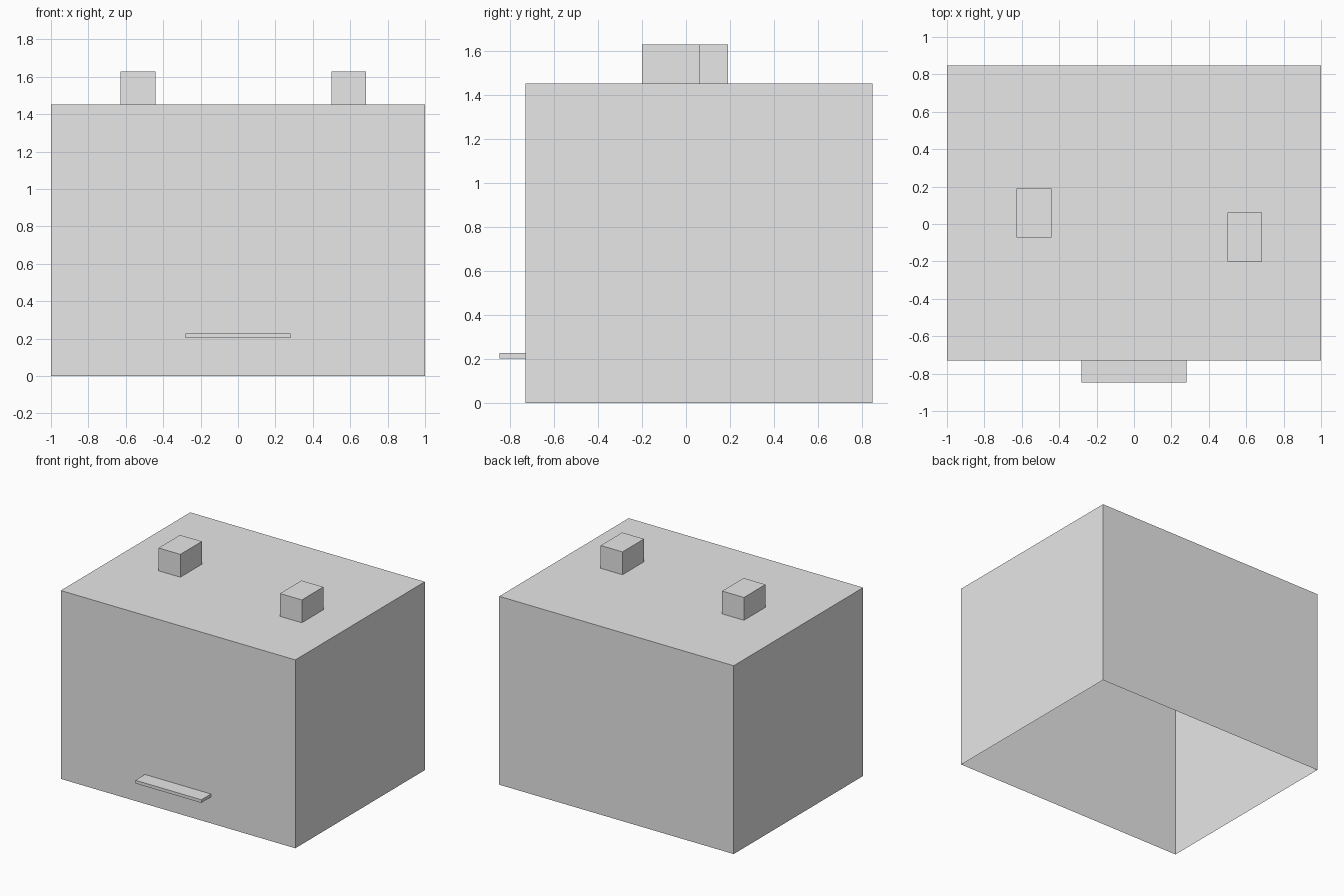
import bpy
import bmesh
from mathutils import Vector

if "Cube" in bpy.data.objects:
    bpy.data.objects.remove(bpy.data.objects["Cube"], do_unlink=True)

# Single plain grey for every part
grey = bpy.data.materials.new("plain_grey")
grey.use_nodes = True
colour = (0.8, 0.8, 0.8, 1.0)
grey.diffuse_color = colour
grey.node_tree.nodes["Principled BSDF"].inputs["Base Color"].default_value = colour


def box(name, low, high, open_normal=None):
    """Box between two corners, optionally without the face on one side."""
    low, high = Vector(low), Vector(high)
    size, centre = high - low, (low + high) / 2
    bm = bmesh.new()
    bmesh.ops.create_cube(bm, size=1)
    for v in bm.verts:
        v.co = Vector(a * b for a, b in zip(v.co, size))
    if open_normal:
        bm.normal_update()
        gone = [f for f in bm.faces if f.normal.dot(Vector(open_normal)) > 0.9]
        bmesh.ops.delete(bm, geom=gone, context="FACES")
    mesh = bpy.data.meshes.new(name)
    bm.to_mesh(mesh)
    bm.free()
    mesh.materials.append(grey)
    obj = bpy.data.objects.new(name, mesh)
    obj.location = centre
    bpy.context.collection.objects.link(obj)
    return obj


ROOF = 1.452
FRONT = -0.73
DOWN, BACK = (0, 0, -1), (0, 1, 0)

# Hollow main shell, open underneath
box("body_shell", (-1, FRONT, 0), (1, 0.847, ROOF), DOWN)

# Two blocks on the roof, slightly staggered
for name, x, y in (("right_roof_block", -0.535, 0.06), ("left_roof_block", 0.592, -0.07)):
    box(name, (x - 0.093, y - 0.131, ROOF), (x + 0.093, y + 0.131, 1.628), DOWN)

# Thin ledge low on the front wall
box("front_ledge", (-0.282, -0.847, 0.202), (0.28, FRONT, 0.226), BACK)
